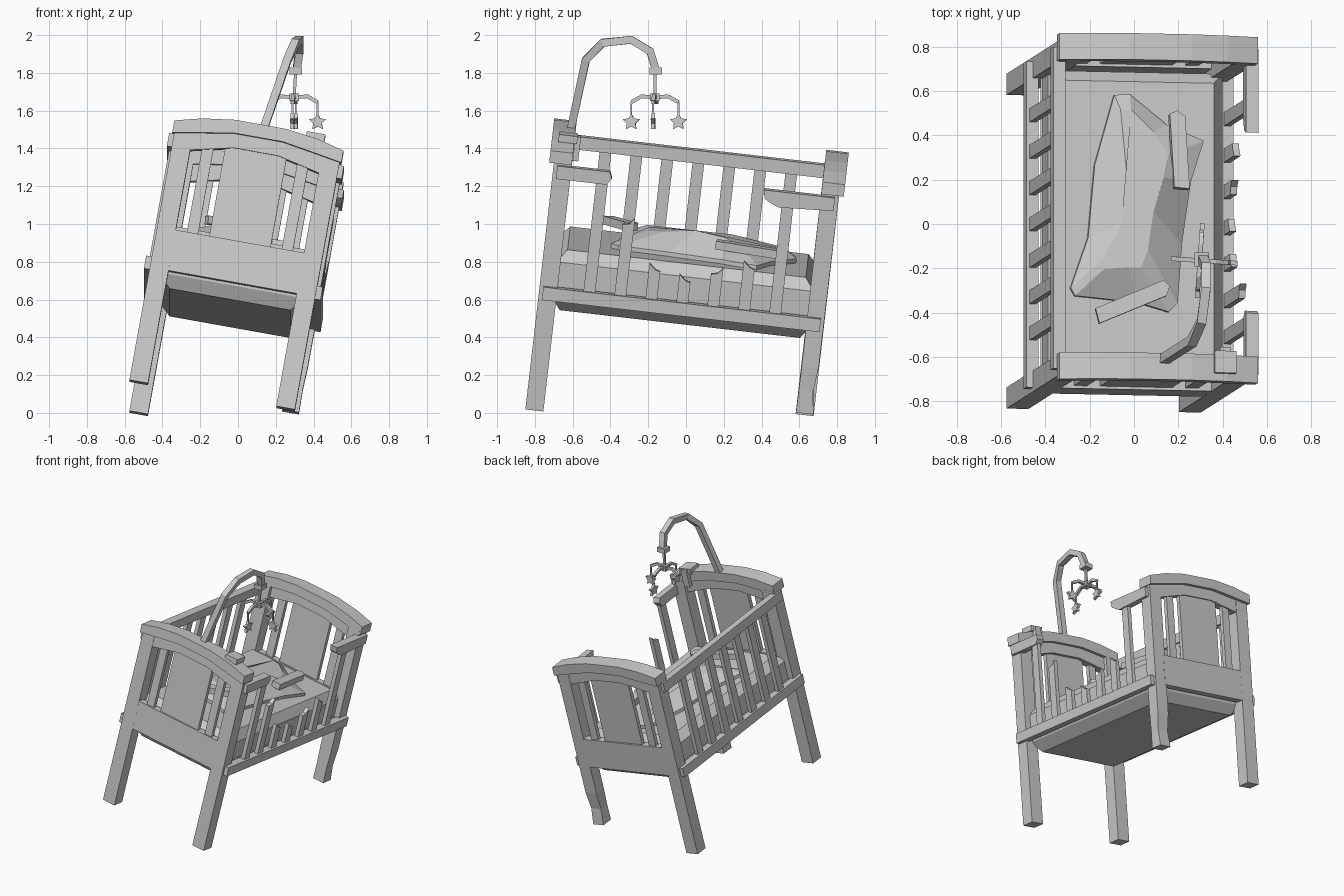
import bpy, bmesh, math
from mathutils import Matrix, Vector

if "Cube" in bpy.data.objects:
    bpy.data.objects.remove(bpy.data.objects["Cube"])

# The crib is modelled upright, then tipped onto its short leg
TILT = (Matrix.Translation((-0.137, -0.0865, 0.0094))
        @ Matrix.Rotation(math.radians(-6.6), 4, 'X')
        @ Matrix.Rotation(math.radians(10.2), 4, 'Y'))
WORLD = Matrix.Identity(4)


def loft(name, rings, mat=TILT):
    """Skin a stack of equal-sized point rings and close both ends."""
    bm = bmesh.new()
    vs = [[bm.verts.new(mat @ Vector(p)) for p in r] for r in rings]
    n = len(vs[0])
    for a, b in zip(vs, vs[1:]):
        for i in range(n):
            j = (i + 1) % n
            bm.faces.new((a[i], a[j], b[j], b[i]))
    bm.faces.new(vs[0][::-1])
    bm.faces.new(vs[-1])
    bmesh.ops.recalc_face_normals(bm, faces=bm.faces)
    me = bpy.data.meshes.new(name)
    bm.to_mesh(me)
    bm.free()
    ob = bpy.data.objects.new(name, me)
    bpy.context.collection.objects.link(ob)
    return ob


def rect(hx, hy, z, cx=0, cy=0):
    return [(cx - hx, cy - hy, z), (cx + hx, cy - hy, z),
            (cx + hx, cy + hy, z), (cx - hx, cy + hy, z)]


def box(name, c, s, mat=TILT):
    return loft(name, [rect(s[0] / 2, s[1] / 2, c[2] + k * s[2] / 2, c[0], c[1])
                       for k in (-1, 1)], mat)


def prism_y(name, outline, y0, y1):
    return loft(name, [[(x, y, z) for x, z in outline] for y in (y0, y1)])


def prism_x(name, outline, x0, x1):
    return loft(name, [[(x, y, z) for y, z in outline] for x in (x0, x1)])


def rod(name, pts, r, mat=WORLD):
    """Square bar following a path."""
    pts = [Vector(p) for p in pts]
    rings = []
    for i, p in enumerate(pts):
        t = (pts[min(i + 1, len(pts) - 1)] - pts[max(i - 1, 0)]).normalized()
        ref = Vector((1, 0, 0)) if abs(t.x) < 0.8 else Vector((0, 1, 0))
        a = t.cross(ref).normalized()
        b = t.cross(a)
        rings.append([p + (a * i2 + b * j2) * r
                      for i2, j2 in ((-1, -1), (1, -1), (1, 1), (-1, 1))])
    return loft(name, rings, mat)


# Legs / corner posts, the back right one snapped short
for sx in (-1, 1):
    for sy in (-1, 1):
        broken = sx > 0 and sy > 0
        cx, cy = sx * 0.395, sy * 0.712
        if broken:
            loft("broken_leg", [rect(.045, .046, .15, cx, cy), rect(.043, .038, .27, cx, cy - .008),
                                rect(.048, .045, .40, cx, cy), rect(.05, .048, 1.36, cx, cy)])
        else:
            box("corner_post", (cx, cy, 0.68), (0.1, 0.096, 1.36))

# End boards: arched cap, arched rail, bottom panel, centre panel, slats
cap = [(-.455, 1.335), (-.3, 1.362), (-.13, 1.39), (.13, 1.39), (.3, 1.362), (.455, 1.335),
       (.455, 1.4), (.31, 1.437), (.14, 1.46), (-.14, 1.46), (-.31, 1.437), (-.455, 1.4)]
arch = [(-.36, 1.26), (-.25, 1.285), (-.12, 1.315), (.12, 1.315), (.25, 1.285), (.36, 1.26),
        (.36, 1.355), (.13, 1.395), (-.13, 1.395), (-.36, 1.355)]
for s in (-1, 1):
    prism_y("end_board_cap", cap, s * 0.665, s * 0.785)
    prism_y("end_board_arch", arch, s * 0.69, s * 0.757)
    box("end_board_lower_panel", (0, s * 0.732, 0.72), (0.72, 0.055, 0.22))
    box("end_board_centre_panel", (0, s * 0.732, 1.07), (0.33, 0.03, 0.52))
    for sx in (-1, 1):
        box("end_board_slat", (sx * 0.255, s * 0.732, 1.05), (0.06, 0.03, 0.5))

# Side rails: left intact, right top rail snapped into two stubs
for s in (-1, 1):
    box("lower_side_rail", (s * 0.447, 0, 0.635), (0.056, 1.48, 0.07))
box("left_top_rail", (-0.443, 0, 1.3), (0.056, 1.46, 0.07))
prism_x("broken_top_rail_front", [(-.74, 1.255), (-.47, 1.255), (-.445, 1.29), (-.46, 1.325),
                                  (-.74, 1.325)], .415, .471)
prism_x("broken_top_rail_back", [(.41, 1.255), (.45, 1.24), (.74, 1.255), (.74, 1.325),
                                 (.36, 1.325), (.37, 1.28)], .415, .471)

# Side slats, those on the right broken at different heights
tops = [1.27, 1.07, .84, .80, .86, .91, 1.27]
for k, top in enumerate(tops):
    y = (k - 3) * 0.165
    box("left_slat", (-0.445, y, 0.96), (0.03, 0.062, 0.64))
    slant = 0.02 if top < 1.2 else 0
    sign = -1 if k in (1, 4) else 1
    prism_x("right_slat", [(y - .031, .63), (y + .031, .63), (y + .031, top - sign * slant),
                           (y + .005, top - slant * .6), (y - .031, top + sign * slant)],
            .43, .46)

# Tapered base tray and bevelled mattress
loft("base_tray", [rect(.325, .64, .53), rect(.39, .685, .60), rect(.41, .69, .665)])
loft("mattress", [rect(.4, .685, .66), rect(.4, .685, .80), rect(.35, .635, .862)])

# Crumpled blanket: low faceted heap
edge = [(-.11, .57), (-.04, .575), (.13, .44), (.30, .37), (.24, .18), (.20, -.1),
        (.18, -.37), (.14, -.41), (0, -.37), (-.29, -.345), (-.31, -.31), (-.23, -.08), (-.2, .25)]
ridge = [(-.09, .50, .93), (-.04, .50, .93), (.06, .40, .94), (.13, .30, .93), (.1, .19, .98),
         (.05, .03, .99), (.03, -.14, .96), (0, -.22, .95), (-.06, -.22, .96),
         (-.17, -.23, .95), (-.17, -.18, .95), (-.09, -.02, .965), (-.07, .22, .97)]
loft("blanket", [[(x, y, .855) for x, y in edge],
                 [(x, y, .885) for x, y in edge], ridge])


# Broken rail pieces lying on the bedding
def plank(name, pos, yaw, pitch):
    m = (TILT @ Matrix.Translation(pos) @ Matrix.Rotation(math.radians(yaw), 4, 'Z')
         @ Matrix.Rotation(math.radians(pitch), 4, 'Y'))
    outline = [(-.18, -.035), (.15, -.035), (.18, .0), (.165, .035), (-.17, .035)]
    loft(name, [[(x, y, z) for x, y in outline] for z in (-.022, .022)], m)


plank("fallen_slat_front", (-.04, -.375, .965), 23, -6)
plank("fallen_slat_back", (.175, .317, .945), 93, 3)

# Mobile arm clamped to the front cap
box("mobile_clamp", (.295, -.7, 1.452), (.1, .1, .04))
box("mobile_clamp_jaw", (.295, -.648, 1.40), (.05, .03, .13))
rod("mobile_arm", [(.135, -.61, 1.5), (.262, -.53, 1.87), (.305, -.44, 1.96), (.325, -.29, 1.975),
                   (.325, -.19, 1.915), (.308, -.155, 1.80)], .021)
box("mobile_arm_clip", (.305, -.16, 1.81), (.065, .065, .035), WORLD)
hx, hy, hz = .297, -.165, 1.67
rod("mobile_cord", [(.305, hy, 1.8), (hx, hy, hz)], .008)
box("mobile_hub", (hx, hy, hz), (.05, .05, .04), WORLD)

# Cross arms, strings and three hanging stars (one lost)
for i in range(4):
    a = math.radians(90 * i - 4)
    d = Vector((math.cos(a), math.sin(a), 0))
    side = Vector((-d.y, d.x, 0))
    h = Vector((hx, hy, hz))
    tip = h + d * .125 + Vector((0, 0, -.025))
    rod("mobile_cross_arm", [h, h + d * .07 + Vector((0, 0, .006)), tip], .01)
    if i == 2:
        continue
    rod("star_string", [tip, tip - Vector((0, 0, .08))], .005)
    c = tip - Vector((0, 0, .105))
    ring = []
    for k in range(10):
        t = math.pi / 2 + k * math.pi / 5
        r = .024 if k % 2 else .047
        ring.append(c + d * r * math.cos(t) + Vector((0, 0, r * math.sin(t))))
    loft("hanging_star", [[p + side * s for p in ring] for s in (-.01, .01)], WORLD)
